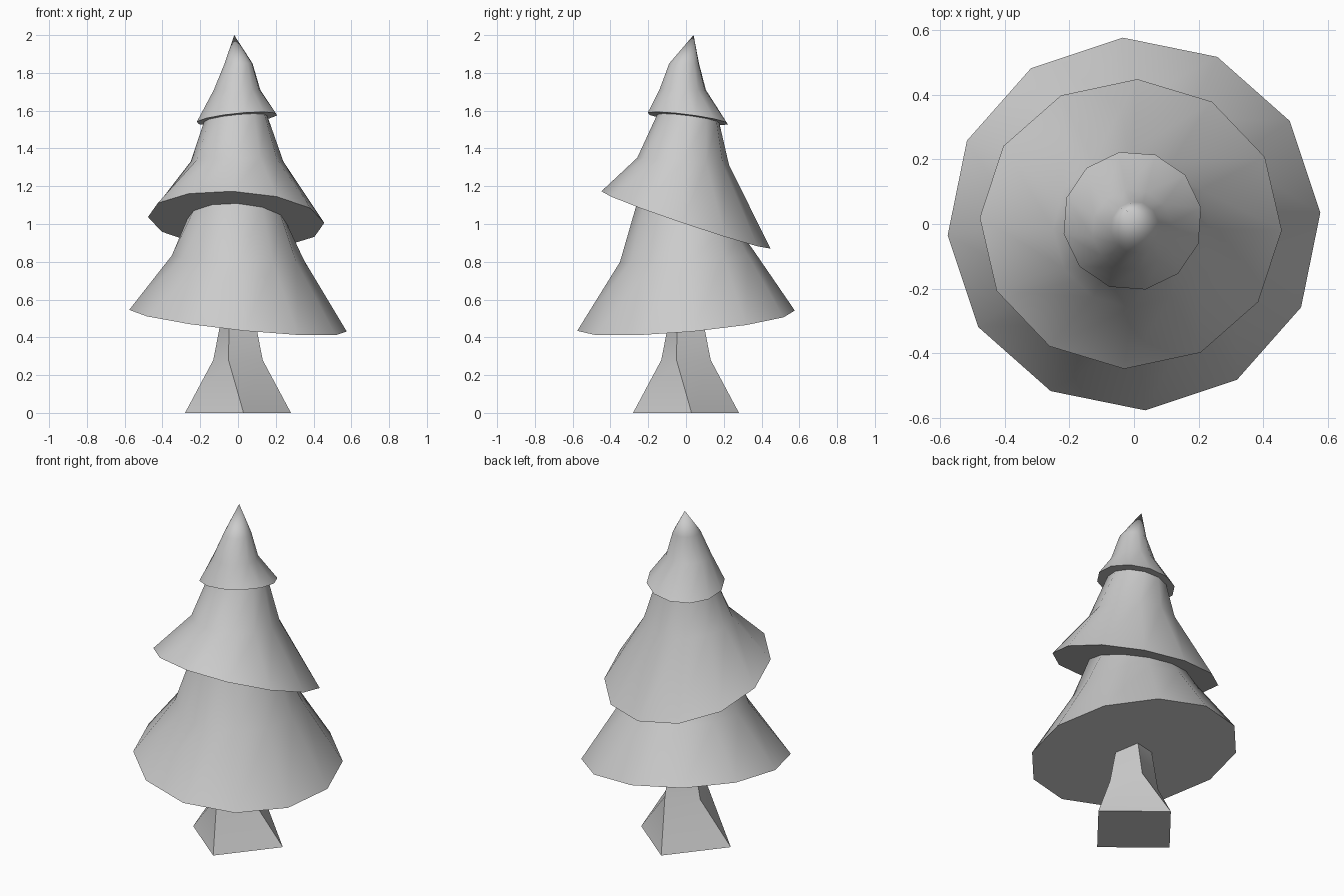
import bpy, bmesh
from math import cos, sin, radians

if "Cube" in bpy.data.objects:
    bpy.data.objects.remove(bpy.data.objects["Cube"])


def ring(bm, sides, centre, rx, ry, turn, sx=0, sy=0):
    """Polygon ring; height is tilted by slopes sx and sy."""
    cx, cy, cz = centre
    verts = []
    for i in range(sides):
        a = radians(turn + 360 * i / sides)
        x, y = cx + rx * cos(a), cy + ry * sin(a)
        verts.append(bm.verts.new((x, y, cz + sx * x + sy * y)))
    return verts


def skin(name, sides, rings, tip=None):
    """Joins rings bottom to top, closes the base, ends in a tip or a cap."""
    bm = bmesh.new()
    loops = [ring(bm, sides, *r) for r in rings]
    for a, b in zip(loops, loops[1:]):
        for i in range(sides):
            j = (i + 1) % sides
            bm.faces.new((a[i], a[j], b[j], b[i]))
    bm.faces.new(loops[0][::-1])
    if tip:
        t = bm.verts.new(tip)
        for i in range(sides):
            bm.faces.new((loops[-1][i], loops[-1][(i + 1) % sides], t))
    else:
        bm.faces.new(loops[-1])
    bmesh.ops.recalc_face_normals(bm, faces=bm.faces)
    mesh = bpy.data.meshes.new(name)
    bm.to_mesh(mesh)
    bm.free()
    obj = bpy.data.objects.new(name, mesh)
    bpy.context.collection.objects.link(obj)
    bpy.ops.object.select_all(action='DESELECT')
    obj.select_set(True)
    bpy.context.view_layer.objects.active = obj
    bpy.ops.object.shade_smooth_by_angle(angle=radians(40))
    return obj


# Flared, twisted square trunk
skin("trunk", 4, [
    ((0, 0, 0), 0.282, 0.282, 6),
    ((0, 0, 0.28), 0.14, 0.14, -21),
    ((0, 0, 0.50), 0.10, 0.10, -28),
])

# Three tilted tiers of foliage, one continuous skin with flat undersides
skin("foliage", 12, [
    # lower tier
    ((0, 0, 0.488), 0.577, 0.577, 3.5, -0.105, 0.087),
    ((0, 0.01, 0.82), 0.35, 0.36, 2, -0.04, 0.06),
    ((-0.005, 0.03, 1.021), 0.265, 0.29, 0, -0.048, -0.337),
    # middle tier
    ((-0.01, 0, 1.021), 0.467, 0.448, -2.5, -0.048, -0.337),
    ((-0.005, -0.015, 1.33), 0.245, 0.243, 0, 0, -0.08),
    ((-0.012, 0.012, 1.56), 0.168, 0.165, 5, 0.1, -0.13),
    # top tier
    ((-0.005, 0.01, 1.56), 0.216, 0.216, 10.8, 0.1, -0.13),
    ((-0.005, -0.018, 1.71), 0.125, 0.125, 10),
    ((0.003, -0.01, 1.85), 0.075, 0.08, 10),
], tip=(-0.02, 0.04, 2.0))
